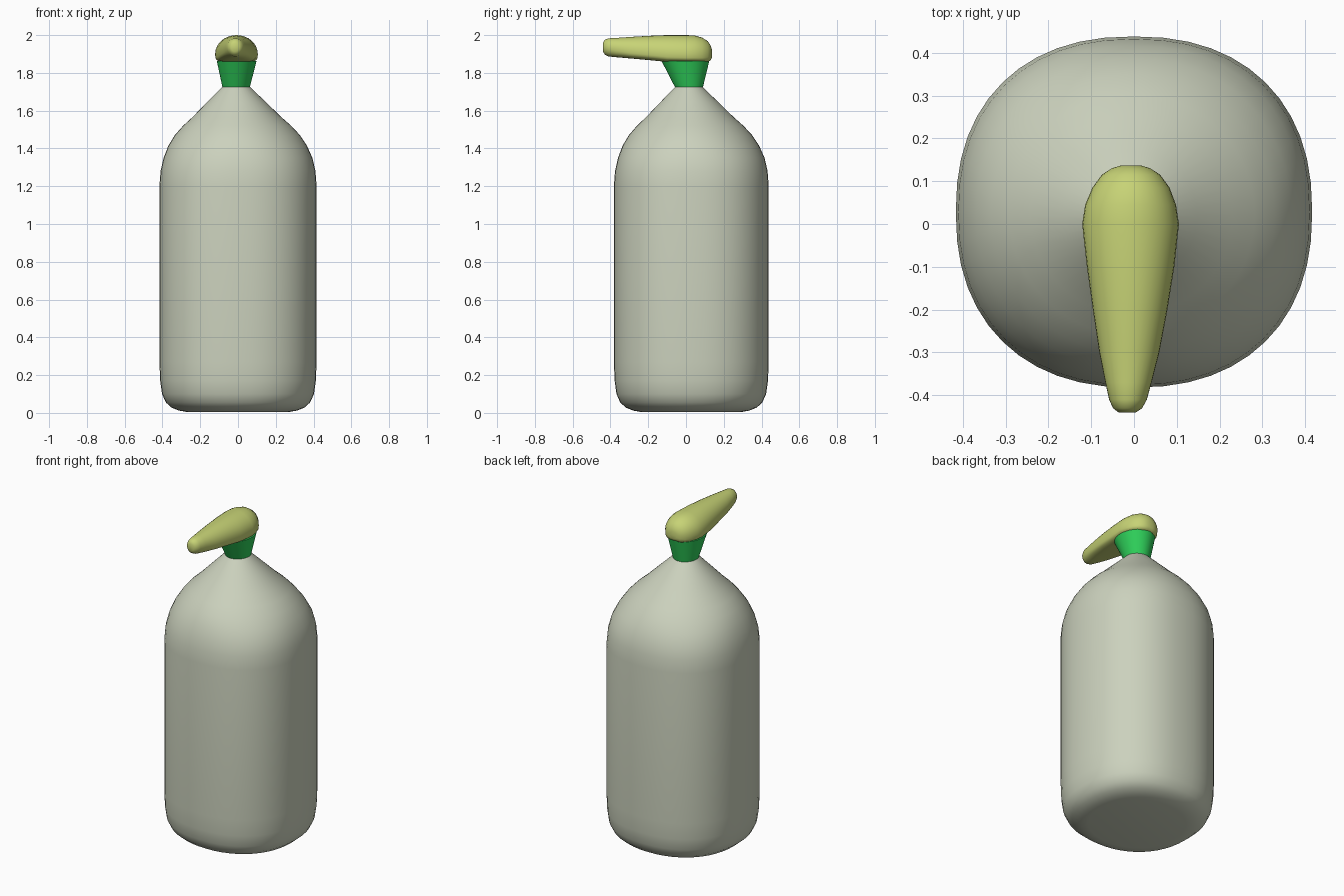
import bpy, bmesh, math

cube = bpy.data.objects.get("Cube")
if cube:
    bpy.data.objects.remove(cube, do_unlink=True)


def make_material(name, rgb):
    m = bpy.data.materials.new(name)
    m.use_nodes = True
    m.diffuse_color = (*rgb, 1)
    bsdf = m.node_tree.nodes["Principled BSDF"]
    bsdf.inputs["Base Color"].default_value = (*rgb, 1)
    bsdf.inputs["Roughness"].default_value = 0.6
    return m


def power(v, n):
    """Signed power used for superellipse outlines."""
    return math.copysign(abs(v) ** (2 / n), v)


def loft(name, rings, material, angle=40):
    """Skin a list of closed rings and cap both ends."""
    bm = bmesh.new()
    loops = [[bm.verts.new(p) for p in ring] for ring in rings]
    n = len(loops[0])
    for a, b in zip(loops, loops[1:]):
        for i in range(n):
            j = (i + 1) % n
            bm.faces.new((a[i], a[j], b[j], b[i]))
    bm.faces.new(loops[0][::-1])
    bm.faces.new(loops[-1])
    bmesh.ops.recalc_face_normals(bm, faces=bm.faces)
    mesh = bpy.data.meshes.new(name)
    bm.to_mesh(mesh)
    bm.free()
    obj = bpy.data.objects.new(name, mesh)
    bpy.context.collection.objects.link(obj)
    mesh.materials.append(material)
    bpy.ops.object.select_all(action='DESELECT')
    obj.select_set(True)
    bpy.context.view_layer.objects.active = obj
    bpy.ops.object.shade_smooth_by_angle(angle=math.radians(angle))
    return obj


def flat_ring(cx, cy, z, rx, ry, n=2, count=48):
    """Horizontal superellipse ring."""
    ring = []
    for i in range(count):
        t = 2 * math.pi * i / count
        ring.append((cx + rx * power(math.cos(t), n),
                     cy + ry * power(math.sin(t), n), z))
    return ring


def head_ring(y, cx, half, low, mid, top, n, count=32):
    """Upright ring with a domed top and a flatter underside (power n)."""
    ring = []
    for i in range(count):
        t = 2 * math.pi * i / count
        c, s = math.cos(t), math.sin(t)
        if s >= 0:
            ring.append((cx + half * c, y, mid + (top - mid) * s))
        else:
            ring.append((cx + half * power(c, n), y, mid + (mid - low) * power(s, n)))
    return ring


grey = make_material("pale grey green", (0.60, 0.64, 0.51))
green = make_material("bright green", (0.027, 0.62, 0.10))
lime = make_material("yellow green", (0.57, 0.65, 0.18))

# Bottle: radius, height, squareness of the outline
profile = [(0.27, 0.005, 2.1), (0.31, 0.012, 2.15), (0.35, 0.028, 2.2),
           (0.38, 0.055, 2.25), (0.40, 0.10, 2.28), (0.41, 0.17, 2.28),
           (0.414, 0.27, 2.28), (0.414, 1.20, 2.28), (0.408, 1.28, 2.25),
           (0.392, 1.35, 2.2), (0.365, 1.415, 2.1), (0.33, 1.47, 2.0),
           (0.285, 1.52, 2.0), (0.235, 1.565, 2.0), (0.155, 1.645, 2.0),
           (0.072, 1.727, 2.0)]
rings = []
for r, z, n in profile:
    # the neck sits slightly off the centre of the body
    k = max(0, min(1, (z - 1.35) / 0.377))
    rings.append(flat_ring(-0.01 * k, 0.028 - 0.013 * k, z, r * 1.005, r * 0.99, n))
loft("bottle", rings, grey)

# Flared collar, leaning forward
loft("collar", [flat_ring(-0.01, 0.016, 1.722, 0.072, 0.073),
                flat_ring(-0.007, -0.003, 1.862, 0.105, 0.126)], green)

# Pump head with tapering spout: y, centre x, half width, low, mid, top, power
head = [(0.137, -0.007, 0.022, 1.880, 1.90, 1.925, 2.5),
        (0.130, -0.007, 0.045, 1.866, 1.90, 1.946, 3),
        (0.115, -0.007, 0.068, 1.858, 1.90, 1.968, 3.5),
        (0.085, -0.007, 0.090, 1.856, 1.90, 1.987, 4),
        (0.045, -0.008, 0.106, 1.856, 1.90, 1.998, 4),
        (0.0, -0.008, 0.113, 1.856, 1.90, 2.0, 4),
        (-0.10, -0.008, 0.102, 1.858, 1.905, 2.0, 4),
        (-0.20, -0.009, 0.087, 1.868, 1.913, 1.996, 3.5),
        (-0.30, -0.011, 0.070, 1.877, 1.92, 1.990, 3),
        (-0.37, -0.013, 0.054, 1.883, 1.93, 1.985, 2.5),
        (-0.41, -0.014, 0.044, 1.887, 1.935, 1.983, 2),
        (-0.43, -0.015, 0.034, 1.897, 1.935, 1.975, 2),
        (-0.44, -0.016, 0.020, 1.913, 1.935, 1.958, 2)]
loft("pump_head", [head_ring(*h) for h in head], lime, 60)
